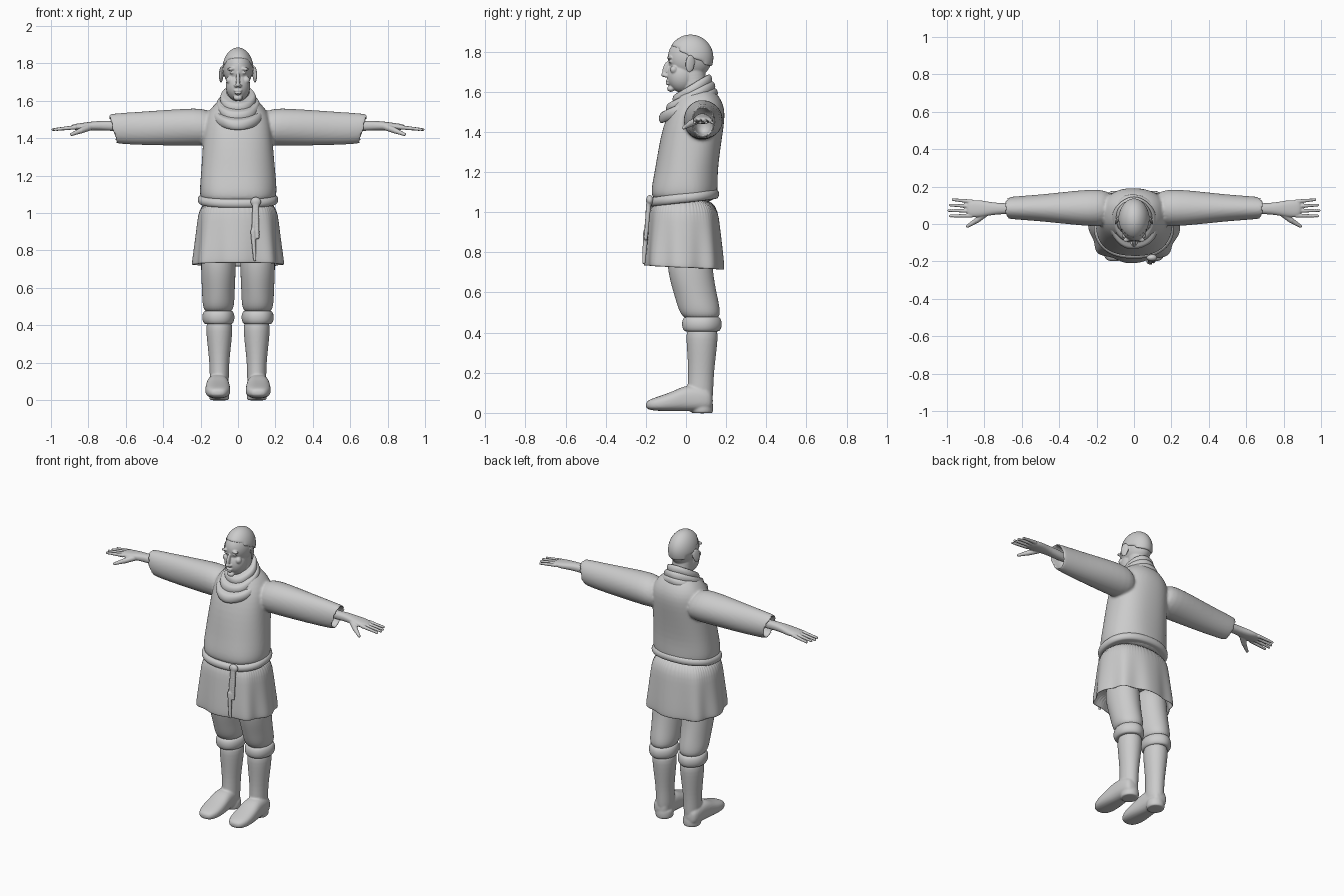
import bpy, bmesh, math
from mathutils import Matrix, Vector, Euler

cube = bpy.data.objects.get("Cube")
if cube:
    bpy.data.objects.remove(cube, do_unlink=True)

shade = 0.6
grey = bpy.data.materials.new("clay grey")
grey.use_nodes = True
grey.diffuse_color = (shade, shade, shade, 1)
shader = grey.node_tree.nodes["Principled BSDF"]
shader.inputs["Base Color"].default_value = grey.diffuse_color


def flat_fold(position, angle):
    return 1


def loft(bm, axis, rows, shift=0, power=2, side=1, tilt=0, fold=flat_fold, hollow=False, sides=32):
    """Skin superellipse rings; each row is (position, centre, half width, half depth)."""
    rows = list(rows)
    if hollow:
        # Turn the last ring inwards to leave an open hem
        position, centre, width, depth = rows[-1]
        back = math.copysign(.1, rows[0][0] - position)
        rows.append((position, centre, width - .01, depth - .01))
        rows.append((position + back, centre, width - .02, depth - .02))
    rings = []
    for position, centre, width, depth in rows:
        ring = []
        for step in range(sides):
            angle = math.tau * step / sides
            cos, sin = math.cos(angle), math.sin(angle)
            swell = fold(position, angle)
            across = shift + width * swell * math.copysign(abs(cos) ** (2 / power), cos)
            along = centre + depth * swell * math.copysign(abs(sin) ** (2 / power), sin)
            place = position + tilt * sin
            spot = {"x": (place, across, along), "y": (across, place, along),
                    "z": (across, along, place)}[axis]
            ring.append(bm.verts.new((spot[0] * side, *spot[1:])))
        rings.append(ring)
    for lower, upper in zip(rings, rings[1:]):
        for step in range(sides):
            following = (step + 1) % sides
            bm.faces.new((lower[step], lower[following], upper[following], upper[step]))
    bm.faces.new(rings[0])
    bm.faces.new(rings[-1])


def band(bm, middle, half, centre, width, depth, soft=.02, **options):
    """Rounded strap or roll of cloth around the z axis."""
    steps = 6
    rows = []
    for step in range(steps + 1):
        angle = math.pi * (step / steps - .5)
        inset = soft * (1 - math.cos(angle))
        rows.append((middle + half * math.sin(angle), centre, width - inset, depth - inset))
    loft(bm, "z", rows, **options)


def blob(bm, at, size, turn=(0, 0, 0), both=False):
    """Ellipsoid, optionally repeated on the other side."""
    for side in (1, -1) if both else (1,):
        rotation = Euler((turn[0], turn[1] * side, turn[2] * side)).to_matrix().to_4x4()
        place = Matrix.Translation((at[0] * side, at[1], at[2]))
        bmesh.ops.create_uvsphere(bm, u_segments=16, v_segments=10, radius=1,
                                  matrix=place @ rotation @ Matrix.Diagonal((*size, 1)))


def limb(bm, start, end, thick, thin, steps=12):
    """Tapering rounded rod made from a row of overlapping balls."""
    for step in range(steps + 1):
        part = step / steps
        radius = thick + (thin - thick) * part
        blob(bm, Vector(start).lerp(Vector(end), part), (radius, radius, radius))


def finish(name, bm, voxel=0, relax=3, mirror=False):
    """Make the object, blend overlapping pieces if a voxel size is given."""
    bmesh.ops.recalc_face_normals(bm, faces=bm.faces)
    mesh = bpy.data.meshes.new(name)
    bm.to_mesh(mesh)
    bm.free()
    mesh.materials.append(grey)
    mesh.shade_smooth()
    item = bpy.data.objects.new(name, mesh)
    bpy.context.scene.collection.objects.link(item)
    rounding = item.modifiers.new("rounding", "SUBSURF")
    rounding.levels = rounding.render_levels = 2
    if voxel:
        blend = item.modifiers.new("blend", "REMESH")
        blend.mode = "VOXEL"
        blend.voxel_size = voxel
        blend.use_smooth_shade = True
        item.modifiers.new("relax", "SMOOTH").iterations = relax
    if mirror:
        item.modifiers.new("mirror", "MIRROR").use_mirror_merge = False


def wrinkle(amount, count, twist):
    return lambda position, angle: 1 + amount * math.sin(count * angle + twist * position)


# Tunic top: torso and open sleeves blended together
bm = bmesh.new()
torso = [(1.04, -.01, .19, .15), (1.1, -.01, .21, .17), (1.2, 0, .2, .155), (1.4, .03, .185, .155),
         (1.52, .06, .18, .14), (1.6, .06, .11, .09), (1.62, .06, .06, .05)]
sleeve = [(.1, 1.46, .1, .1), (.25, 1.46, .1, .1), (.5, 1.45, .07, .09), (.68, 1.45, .06, .08)]
loft(bm, "z", torso, power=2.3, fold=wrinkle(.01, 5, 12))
for side in (1, -1):
    loft(bm, "x", sleeve, shift=.085, side=side, tilt=.02, hollow=True, fold=wrinkle(.02, 3, 30))
finish("tunic_top", bm, voxel=.008, relax=4)


# Tunic skirt: flared, with pleats deepening towards the hem
def pleat(position, angle):
    return 1 + .12 * (1.1 - position) * math.cos(8 * angle + .4)


bm = bmesh.new()
skirt = [(1.09, -.01, .2, .16), (.95, -.01, .215, .175), (.8, -.01, .23, .19), (.72, -.01, .24, .195)]
loft(bm, "z", skirt, power=2.5, tilt=-.01, hollow=True, fold=pleat, sides=64)
finish("tunic_skirt", bm)

# Belt, its knot and the hanging ends
bm = bmesh.new()
band(bm, 1.07, .025, -.01, .217, .177, power=2.3, tilt=.02)
finish("belt", bm)
bm = bmesh.new()
blob(bm, at=(.095, -.18, 1.06), size=(.03, .02, .026))
limb(bm, (.09, -.185, 1.05), (.08, -.2, .9), .014, .01)
limb(bm, (.08, -.2, .9), (.09, -.21, .75), .015, .01)
limb(bm, (.1, -.185, 1.05), (.105, -.2, .87), .014, .011)
finish("belt_knot", bm, voxel=.005)

# Cowl collar: three sloping rolls that shrink towards the neck
bm = bmesh.new()
for roll in range(3):
    band(bm, 1.53 + .04 * roll, .03, .012 + .01 * roll, .138 - .02 * roll, .148 - .024 * roll,
         tilt=.06 - .005 * roll, fold=wrinkle(.015, 5, 40))
finish("cowl_collar", bm)

# Head: skull, jaw, neck and features blended together
bm = bmesh.new()
blob(bm, at=(0, .02, 1.77), size=(.081, .115, .107))
blob(bm, at=(0, -.02, 1.68), size=(.068, .078, .085))
limb(bm, (0, .05, 1.52), (0, .035, 1.7), .066, .063)
features = {
    "nose bridge": ((0, -.1, 1.715), (.011, .016, .04), (-.3, 0, 0)),
    "nose tip": ((0, -.108, 1.685), (.014, .016, .013)),
    "upper lip": ((0, -.09, 1.654), (.024, .012, .006)),
    "lower lip": ((0, -.09, 1.64), (.02, .012, .006)),
    "chin": ((0, -.075, 1.615), (.025, .02, .016)),
}
paired_features = {
    "nostril": ((.012, -.1, 1.68), (.009, .012, .009)),
    "brow": ((.033, -.08, 1.77), (.027, .014, .009), (0, .1, -.3)),
    "eyelid": ((.031, -.075, 1.75), (.015, .012, .008), (0, 0, -.3)),
    "cheek": ((.045, -.06, 1.71), (.02, .02, .02)),
    "ear": ((.09, .02, 1.74), (.008, .026, .045), (-.1, 0, .4)),
}
for shape in features.values():
    blob(bm, *shape)
for shape in paired_features.values():
    blob(bm, *shape, both=True)
finish("head", bm, voxel=.004)

# Short hair: a cap cut along a line from forehead to nape
bm = bmesh.new()
blob(bm, at=(0, .023, 1.77), size=(.086, .118, .116))
bmesh.ops.bisect_plane(bm, geom=bm.verts[:] + bm.edges[:] + bm.faces[:], plane_co=(0, .02, 1.77),
                       plane_no=(0, .5, 1), clear_inner=True)
bmesh.ops.holes_fill(bm, edges=bm.edges)
finish("hair", bm)

# Hands: forearm, palm, spread fingers and thumb blended together
bm = bmesh.new()
palm = [(.58, 1.46, .03, .03), (.74, 1.47, .027, .025), (.82, 1.46, .048, .023), (.9, 1.46, .045, .013)]
loft(bm, "x", palm, shift=.082, power=2.3)
for finger in range(4):
    reach = .99 - .008 * abs(finger - 2) ** 1.5
    limb(bm, (.87, .12 - .025 * finger, 1.458), (reach, .13 - .029 * finger, 1.446), .012, .008)
limb(bm, (.79, .06, 1.46), (.84, .02, 1.44), .019, .016)
limb(bm, (.84, .02, 1.44), (.89, -.012, 1.42), .015, .009)
finish("hands", bm, voxel=.0036, relax=2, mirror=True)

# Loose trousers gathered above the boots
bm = bmesh.new()
trousers = [(.84, .015, .09, .11), (.7, .02, .095, .114), (.58, .05, .086, .105),
            (.5, .07, .086, .104), (.46, .08, .065, .08)]
loft(bm, "z", trousers, shift=.105, fold=wrinkle(.012, 4, 25))
finish("trousers", bm, mirror=True)

# Turned boot cuffs
bm = bmesh.new()
band(bm, .442, .038, .078, .087, .1, shift=.105, fold=wrinkle(.012, 5, 0))
finish("boot_cuffs", bm, mirror=True)

# Boots: shaft, foot and heel blended together
bm = bmesh.new()
shaft = [(.44, .08, .07, .08), (.36, .08, .072, .079), (.2, .076, .051, .062), (.1, .07, .052, .066),
         (.03, .07, .045, .06)]
foot = [(.135, .06, .035, .04), (.1, .07, .055, .06), (0, .075, .06, .067), (-.06, .058, .067, .05),
        (-.14, .045, .068, .036), (-.19, .04, .045, .024), (-.2, .038, .02, .01)]
loft(bm, "z", shaft, shift=.1)
loft(bm, "y", foot, shift=.108, power=2.6)
band(bm, .025, .027, .08, .054, .056, soft=.005, shift=.1)
finish("boots", bm, voxel=.006, mirror=True)
